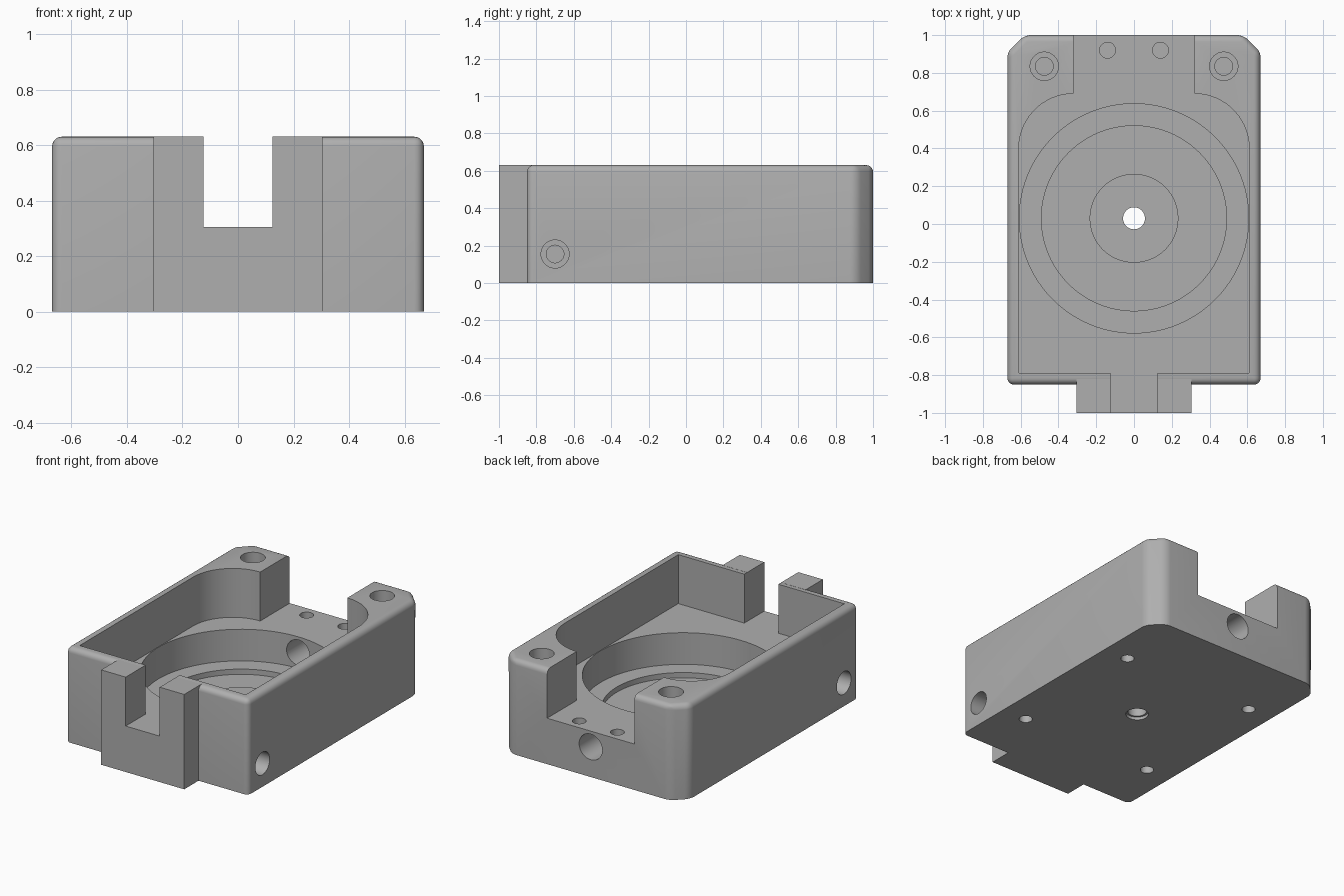
import bpy, bmesh, math
from math import radians, cos, sin
from mathutils import Matrix

cube = bpy.data.objects.get("Cube")
if cube:
    bpy.data.objects.remove(cube, do_unlink=True)

grey = bpy.data.materials.new("machined grey")
grey.use_nodes = True
COLOUR = (0.43, 0.43, 0.43, 1)
grey.diffuse_color = COLOUR
grey.node_tree.nodes["Principled BSDF"].inputs["Base Color"].default_value = COLOUR

TOP, FLOOR, CY = 0.63, 0.305, 0.03


def finish(name, bm):
    bmesh.ops.recalc_face_normals(bm, faces=bm.faces)
    mesh = bpy.data.meshes.new(name)
    bm.to_mesh(mesh)
    bm.free()
    mesh.materials.append(grey)
    obj = bpy.data.objects.new(name, mesh)
    bpy.context.collection.objects.link(obj)
    return obj


def prism(name, outline, z0, z1, fillet=0):
    """Extrude an outline upward; optionally round all edges but the base."""
    bm = bmesh.new()
    base = bm.faces.new([bm.verts.new((x, y, z0)) for x, y in outline])
    ext = bmesh.ops.extrude_face_region(bm, geom=[base], use_keep_orig=True)
    verts = [v for v in ext["geom"] if isinstance(v, bmesh.types.BMVert)]
    bmesh.ops.translate(bm, verts=verts, vec=(0, 0, z1 - z0))
    bmesh.ops.recalc_face_normals(bm, faces=bm.faces)
    if fillet:
        edges = [e for e in bm.edges if max(v.co.z for v in e.verts) > z0 + 0.01]
        bmesh.ops.bevel(bm, geom=edges, offset=fillet, segments=5,
                        profile=0.5, affect='EDGES')
    return finish(name, bm)


def box(name, x0, x1, y0, y1, z0, z1):
    return prism(name, [(x0, y0), (x1, y0), (x1, y1), (x0, y1)], z0, z1)


def cylinder(name, centre, radius, length, axis='Z', sides=48):
    bm = bmesh.new()
    turn = {'X': Matrix.Rotation(radians(90), 4, 'Y'),
            'Y': Matrix.Rotation(radians(90), 4, 'X'),
            'Z': Matrix.Identity(4)}[axis]
    bmesh.ops.create_cone(bm, cap_ends=True, segments=sides, radius1=radius,
                          radius2=radius, depth=length,
                          matrix=Matrix.Translation(centre) @ turn)
    return finish(name, bm)


def combine(target, tool, operation='DIFFERENCE'):
    tool.hide_render = True
    mod = target.modifiers.new(tool.name, 'BOOLEAN')
    mod.operation, mod.solver, mod.object = operation, 'EXACT', tool
    bpy.context.view_layer.objects.active = target
    bpy.ops.object.modifier_apply(modifier=mod.name)
    bpy.data.objects.remove(tool, do_unlink=True)


# Rounded body with chamfered back corners
right = [(0.67, -0.85), (0.67, 0.91), (0.58, 1.0)]
outline = right + [(-x, y) for x, y in reversed(right)]
body = prism("housing", outline, 0, TOP, fillet=0.035)

# Front tab
combine(body, box("front_tab", -0.305, 0.305, -1.0, -0.82, 0, TOP), 'UNION')

# Main cavity, with rounded back shoulders and an open back
arc = [(0.32 + 0.29 * cos(radians(a)), 0.40 + 0.29 * sin(radians(a)))
       for a in range(0, 91, 6)]
half = [(0.61, -0.79)] + arc + [(0.32, 1.1)]
cavity = half + [(-x, y) for x, y in reversed(half)]
combine(body, prism("cavity", cavity, FLOOR, 1))

# Front slot
combine(body, box("front_slot", -0.125, 0.125, -1.1, -0.7, FLOOR, 1))


def bore(name, x, y, z0, z1, radius, sides=48):
    return cylinder(name, (x, y, (z0 + z1) / 2), radius, z1 - z0, sides=sides)


# Round pocket, recessed ring and centre boss
combine(body, bore("pocket", 0, CY, 0.095, 0.5, 0.607, 96))
combine(body, bore("ring_recess", 0, CY, 0.06, 0.2, 0.49, 96))
combine(body, bore("centre_boss", 0, CY, 0.03, 0.095, 0.235, 64), 'UNION')
combine(body, bore("centre_hole", 0, CY, -0.1, 0.2, 0.058))
combine(body, bore("centre_counterbore", 0, CY, -0.1, 0.02, 0.07))

# Cable hole through the back wall
combine(body, cylinder("back_hole", (0, 0.8, 0.2), 0.085, 0.6, 'Y'))

for s in (-1, 1):
    # Counterbored corner holes
    combine(body, bore("corner_counterbore", s * 0.475, 0.835, 0.4, 1, 0.075))
    combine(body, bore("corner_hole", s * 0.475, 0.835, 0.2, 0.8, 0.047))
    # Small holes in the back ledge
    combine(body, bore("ledge_hole", s * 0.14, 0.92, 0.1, 0.5, 0.042))
    # Counterbored side holes
    combine(body, cylinder("side_counterbore", (s * 0.67, -0.7, 0.155), 0.075, 0.4, 'X'))
    combine(body, cylinder("side_hole", (s * 0.6, -0.7, 0.155), 0.047, 0.6, 'X'))
    # Blind mounting holes underneath
    for t in (-1, 1):
        combine(body, bore("base_hole", s * 0.49, CY + t * 0.49, -0.1, 0.18, 0.041))

bpy.ops.object.select_all(action='DESELECT')
body.select_set(True)
bpy.context.view_layer.objects.active = body
bpy.ops.object.shade_smooth_by_angle(angle=radians(30))
